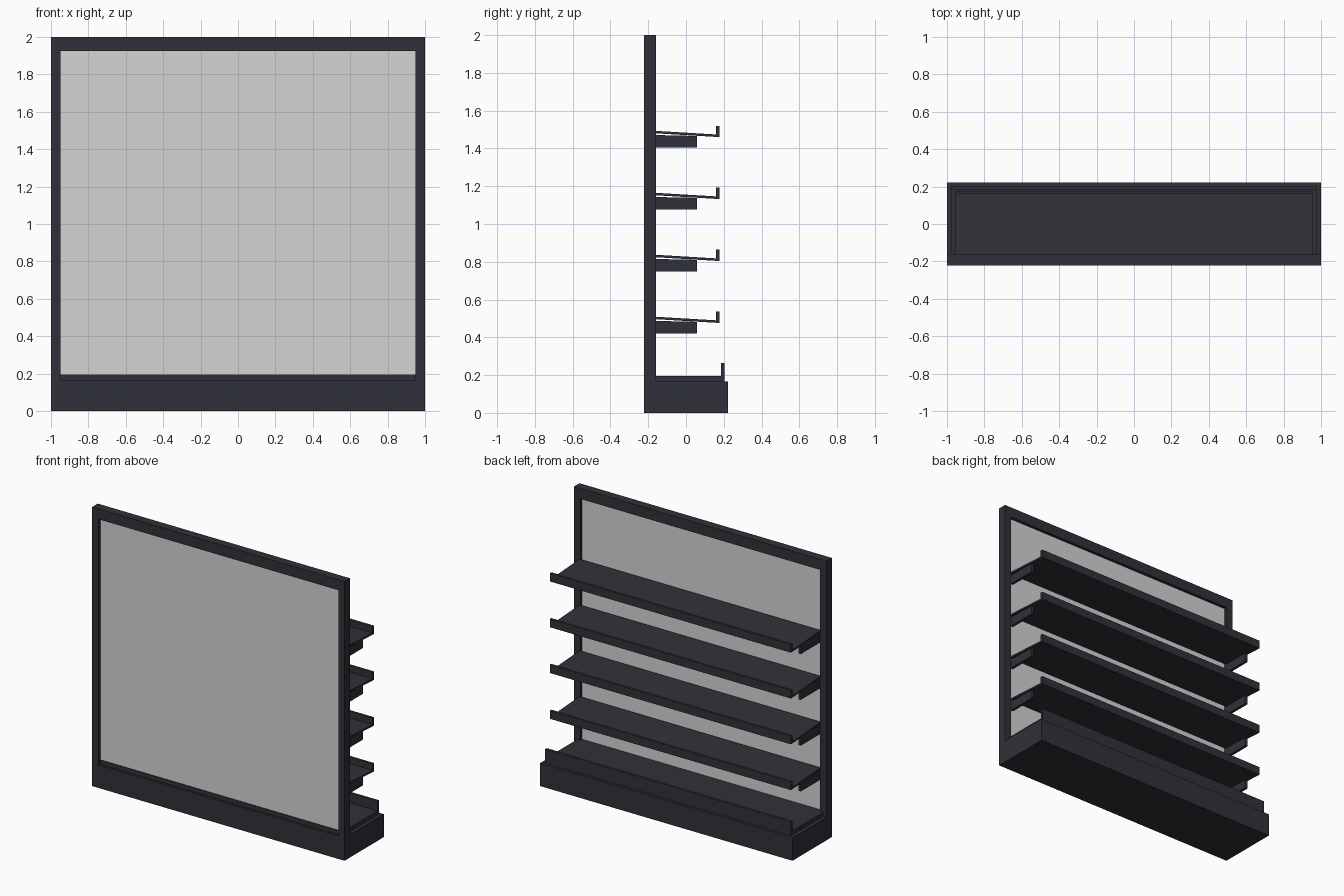
import bpy

cube = bpy.data.objects.get("Cube")
if cube:
    bpy.data.objects.remove(cube, do_unlink=True)


def material(name, rgb):
    mat = bpy.data.materials.new(name)
    mat.use_nodes = True
    color = (*rgb, 1)
    mat.diffuse_color = color
    mat.node_tree.nodes["Principled BSDF"].inputs["Base Color"].default_value = color
    return mat


charcoal = material("charcoal metal", (0.03, 0.03, 0.041))
grey = material("light grey panel", (0.66, 0.66, 0.66))


def extrude_profile(name, outline, x0, x1, mat=charcoal):
    """Sweep a (y, z) outline along x from x0 to x1."""
    n = len(outline)
    verts = [(x, y, z) for x in (x0, x1) for y, z in outline]
    faces = [tuple(reversed(range(n))), tuple(range(n, 2 * n))]
    faces += [(i, (i + 1) % n, (i + 1) % n + n, i + n) for i in range(n)]
    mesh = bpy.data.meshes.new(name)
    mesh.from_pydata(verts, [], faces)
    mesh.materials.append(mat)
    obj = bpy.data.objects.new(name, mesh)
    bpy.context.collection.objects.link(obj)
    return obj


def box(name, x, y, z, mat=charcoal):
    outline = [(y[0], z[0]), (y[1], z[0]), (y[1], z[1]), (y[0], z[1])]
    return extrude_profile(name, outline, x[0], x[1], mat)


BACK, FACE = -0.222, -0.16   # depth of the upright frame
BASE_TOP = 0.165

# Plinth and upright frame
box("base", (-1, 1), (BACK, 0.222), (0, BASE_TOP))
box("top_rail", (-0.95, 0.95), (BACK, FACE), (1.925, 2))
for side, label in ((-1, "right"), (1, "left")):
    box(label + "_post", sorted((side * 0.95, side)), (BACK, FACE), (BASE_TOP, 2))

# Backing panel, recessed from both sides of the frame
box("back_panel", (-0.95, 0.95), (-0.202, -0.182), (0.19, 1.925), grey)

# Bottom deck with a raised lip, and the rail beneath the panel
box("bottom_rail", (-0.95, 0.95), (-0.207, FACE), (BASE_TOP, 0.195))
extrude_profile("bottom_deck", [
    (FACE, BASE_TOP), (0.203, BASE_TOP), (0.203, 0.265),
    (0.185, 0.265), (0.185, 0.195), (FACE, 0.195)], -0.975, 0.975)

# Four sloping shelves with upturned lips, each on a pair of brackets
for i in range(4):
    z = 0.434 + i * 0.328
    extrude_profile(f"shelf_{i + 1}", [
        (FACE, z + 0.062), (0.16, z + 0.043), (0.177, z + 0.043),
        (0.177, z + 0.102), (0.16, z + 0.102), (0.16, z + 0.056),
        (FACE, z + 0.075)], -0.955, 0.955)
    for side, label in ((-1, "right"), (1, "left")):
        extrude_profile(f"shelf_{i + 1}_{label}_bracket", [
            (FACE, z - 0.014), (0.057, z - 0.014), (0.057, z + 0.048),
            (FACE, z + 0.053)], *sorted((side * 0.93, side * 0.95)))
